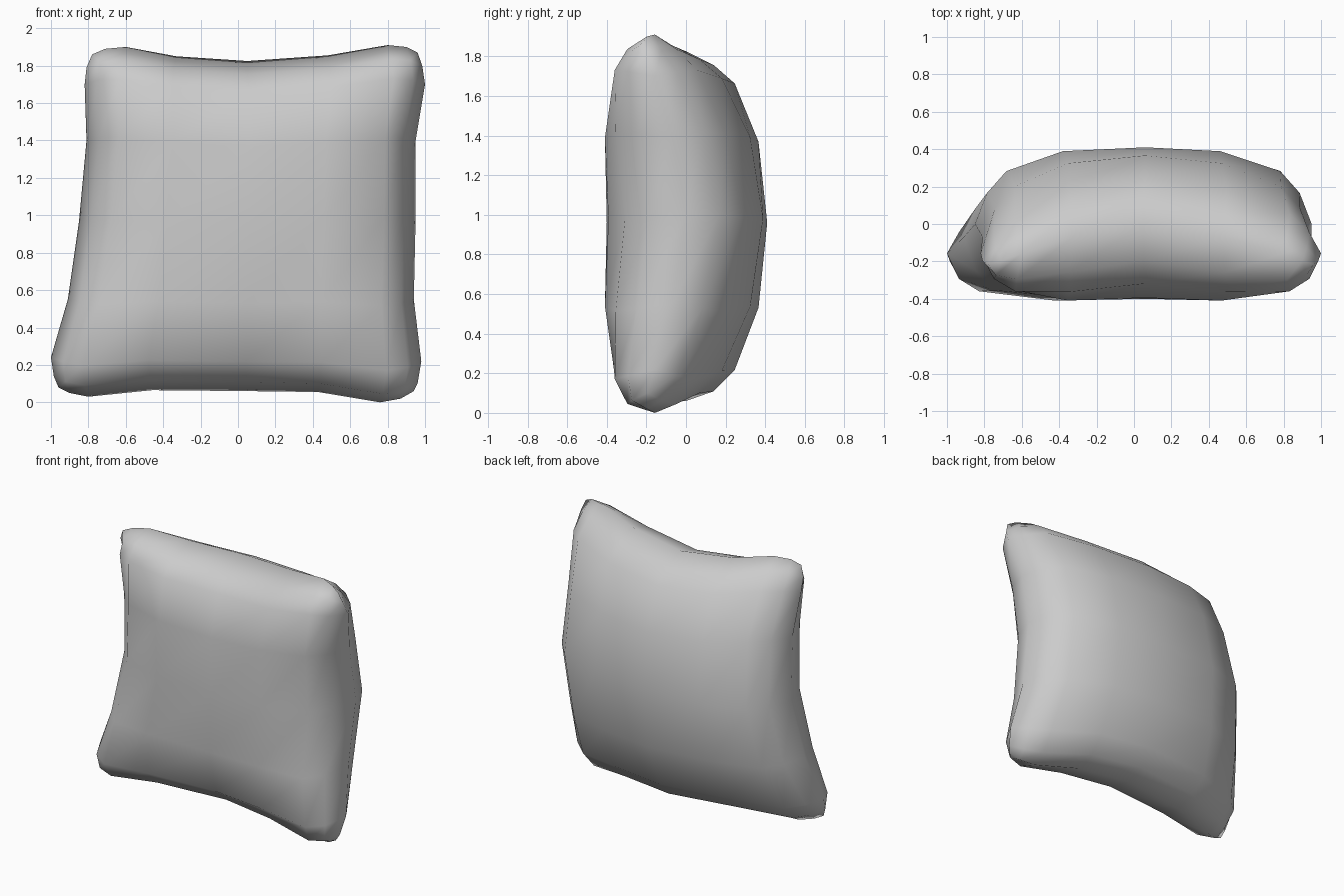
import bpy, bmesh

if "Cube" in bpy.data.objects:
    bpy.data.objects.remove(bpy.data.objects["Cube"])

# Outline of the cushion in front view (x, z), nine points per edge
U = [-1, -.94, -.8, -.45, 0, .45, .8, .94, 1]
BOTTOM = [(-.96, .08), (-.9, .05), (-.8, .03), (-.46, .065), (.05, .06),
          (.43, .055), (.76, 0), (.87, .02), (.94, .06)]
TOP = [(-.78, 1.86), (-.71, 1.89), (-.6, 1.9), (-.33, 1.85), (.05, 1.825),
       (.48, 1.855), (.8, 1.91), (.9, 1.9), (.96, 1.87)]
LEFT = [BOTTOM[0], (-.985, .14), (-1, .24), (-.91, .55), (-.85, .97),
        (-.81, 1.4), (-.82, 1.7), (-.81, 1.79), TOP[0]]
RIGHT = [BOTTOM[8], (.96, .1), (.98, .22), (.94, .55), (.95, 1),
         (.95, 1.4), (1, 1.7), (.985, 1.8), TOP[8]]
N = len(U)


def outline_blend(i, j):
    """Fill the outline smoothly (Coons patch)."""
    s, t = (U[i] + 1) / 2, (U[j] + 1) / 2
    out = []
    for k in (0, 1):
        edges = ((1 - t) * BOTTOM[i][k] + t * TOP[i][k]
                 + (1 - s) * LEFT[j][k] + s * RIGHT[j][k])
        corners = ((1 - s) * (1 - t) * BOTTOM[0][k] + s * (1 - t) * BOTTOM[8][k]
                   + (1 - s) * t * TOP[0][k] + s * t * TOP[8][k])
        out.append(edges - corners)
    return out


def puff(u, v, pu, pv):
    return ((1 - abs(u) ** pu) * (1 - abs(v) ** pv)) ** .5


# Cushion: flatter front and domed back, sharing the rim; corners pulled forward
bm = bmesh.new()
front, back = {}, {}
for i, u in enumerate(U):
    for j, v in enumerate(U):
        x, z = outline_blend(i, j)
        rim = -.215 * abs(u * v) ** 1.4
        front[i, j] = bm.verts.new((x, rim - .4 * puff(u, v, 4, 4.5), z))
        if i in (0, N - 1) or j in (0, N - 1):
            back[i, j] = front[i, j]
        else:
            back[i, j] = bm.verts.new((x, rim + .41 * puff(u, v, 2.9, 2), z))
for i in range(N - 1):
    for j in range(N - 1):
        ring = [(i, j), (i + 1, j), (i + 1, j + 1), (i, j + 1)]
        bm.faces.new([front[k] for k in ring])
        bm.faces.new([back[k] for k in reversed(ring)])
bmesh.ops.recalc_face_normals(bm, faces=bm.faces)
for f in bm.faces:
    f.smooth = True
mesh = bpy.data.meshes.new("cushion")
bm.to_mesh(mesh)
bm.free()
cushion = bpy.data.objects.new("cushion", mesh)
bpy.context.collection.objects.link(cushion)
